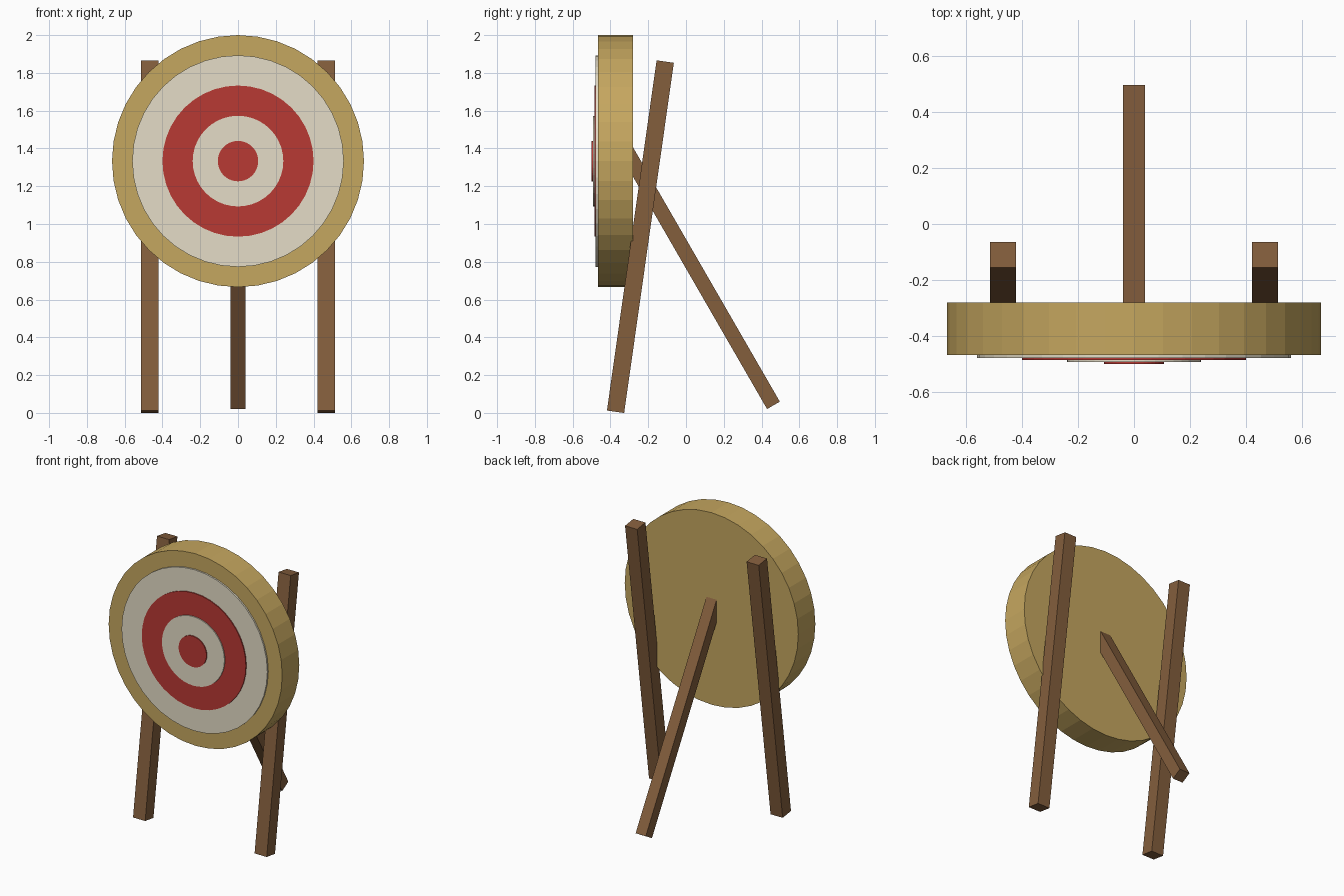
import bpy
import math
from mathutils import Vector

cube = bpy.data.objects.get("Cube")
if cube:
    bpy.data.objects.remove(cube, do_unlink=True)


def material(name, rgb):
    mat = bpy.data.materials.new(name)
    mat.use_nodes = True
    mat.diffuse_color = (*rgb, 1)
    mat.node_tree.nodes["Principled BSDF"].inputs["Base Color"].default_value = (*rgb, 1)
    return mat


straw = material("straw", (0.56, 0.385, 0.115))
cream = material("cream paint", (0.78, 0.72, 0.57))
red = material("red paint", (0.48, 0.041, 0.034))
wood = material("brown wood", (0.23, 0.112, 0.046))

CENTRE_Z = 1.333
SIDES = 40


def disc(name, radius, front, back, mat):
    """Flat-shaded round slab facing the front."""
    bpy.ops.mesh.primitive_cylinder_add(
        vertices=SIDES, radius=radius, depth=back - front,
        location=(0, (front + back) / 2, CENTRE_Z), rotation=(math.pi / 2, 0, 0))
    obj = bpy.context.object
    obj.name = name
    obj.data.materials.append(mat)


def beam(name, foot, top, width, thickness, mat):
    """Square-ended timber running from foot to top, leaning in y only."""
    foot, top = Vector(foot), Vector(top)
    axis = top - foot
    bpy.ops.mesh.primitive_cube_add(
        size=1, location=(foot + top) / 2,
        rotation=(math.atan2(-axis.y, axis.z), 0, 0))
    obj = bpy.context.object
    obj.name = name
    obj.scale = (width, thickness, axis.length)
    bpy.ops.object.transform_apply(location=False, rotation=False, scale=True)
    obj.data.materials.append(mat)


# Straw target body
disc("target_body", 0.667, -0.467, -0.28, straw)

# Painted rings, each stepping slightly forward of the one behind
rings = [("outer_cream_ring", 0.56, cream), ("outer_red_ring", 0.40, red),
         ("inner_cream_ring", 0.24, cream), ("bullseye", 0.107, red)]
face = -0.467
for i, (name, radius, mat) in enumerate(rings):
    front = -0.478 - 0.007 * i
    disc(name, radius, front, face, mat)
    face = front

# Leaning front legs
for name, side in (("left_leg", 1), ("right_leg", -1)):
    beam(name, (side * 0.467, -0.373, 0.006), (side * 0.467, -0.11, 1.86),
         0.093, 0.092, wood)

# Rear prop, its upper end buried in the target body
beam("rear_prop", (0, 0.463, 0.04), (0, -0.337, 1.426), 0.078, 0.078, wood)
